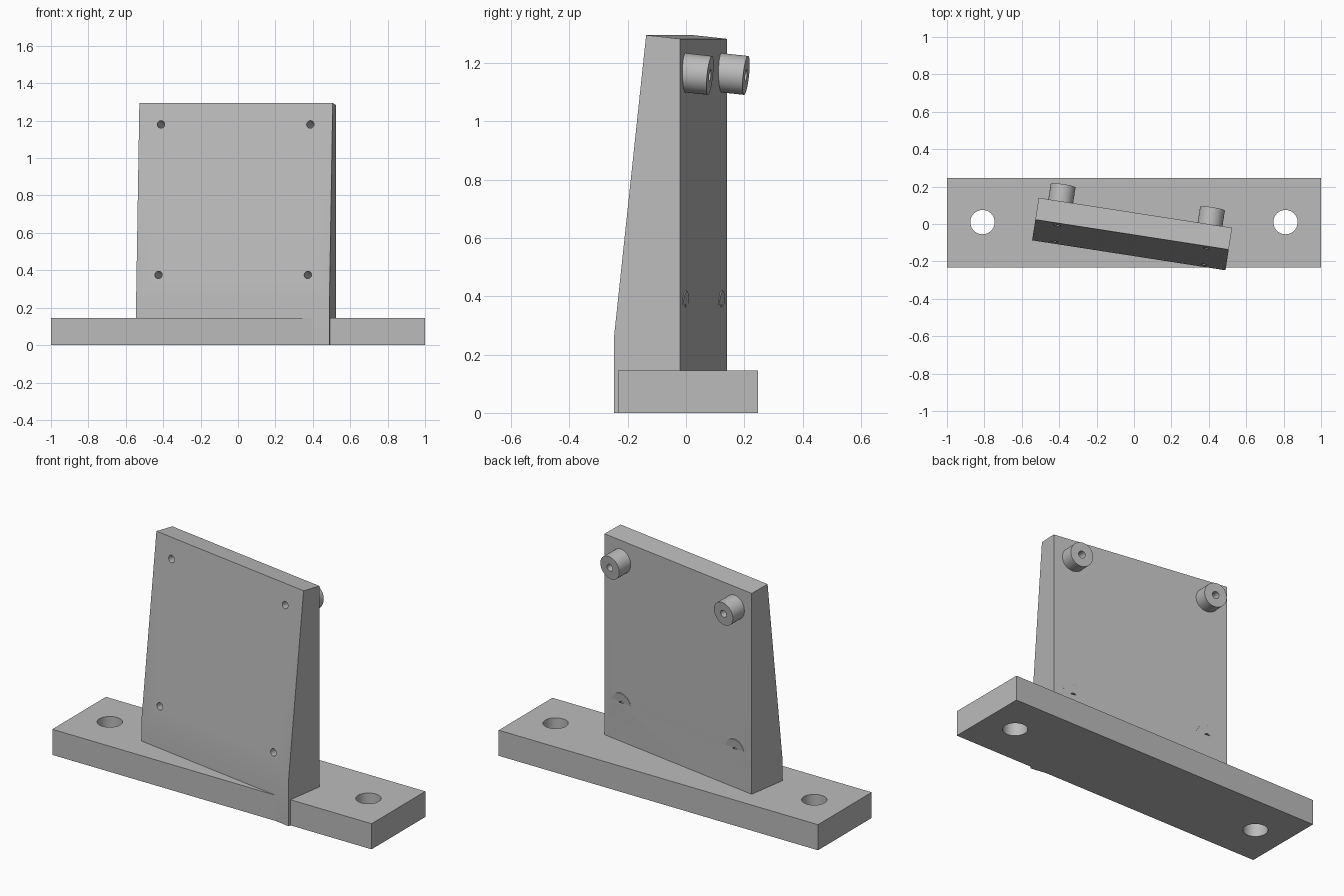
import bpy, bmesh, math
from mathutils import Matrix, Vector

cube = bpy.data.objects.get("Cube")
if cube:
    bpy.data.objects.remove(cube, do_unlink=True)

grey = bpy.data.materials.new("plain grey")
grey.use_nodes = True
colour = (0.5, 0.5, 0.5, 1)
grey.diffuse_color = colour
grey.node_tree.nodes["Principled BSDF"].inputs["Base Color"].default_value = colour


def make(name, bm):
    mesh = bpy.data.meshes.new(name)
    bmesh.ops.recalc_face_normals(bm, faces=bm.faces)
    bm.to_mesh(mesh)
    bm.free()
    mesh.materials.append(grey)
    ob = bpy.data.objects.new(name, mesh)
    bpy.context.collection.objects.link(ob)
    return ob


def prism(name, outline, axis_offset):
    """Extrude a flat outline along an offset."""
    bm = bmesh.new()
    face = bm.faces.new([bm.verts.new(p) for p in outline])
    out = bmesh.ops.extrude_face_region(bm, geom=[face])
    moved = [v for v in out["geom"] if isinstance(v, bmesh.types.BMVert)]
    bmesh.ops.translate(bm, verts=moved, vec=axis_offset)
    return make(name, bm)


def rod(name, start, end, radius, sides=48):
    start, end = Vector(start), Vector(end)
    turn = (end - start).to_track_quat('Z', 'Y').to_matrix().to_4x4()
    bm = bmesh.new()
    bmesh.ops.create_cone(bm, cap_ends=True, segments=sides, radius1=radius,
                          radius2=radius, depth=(end - start).length,
                          matrix=Matrix.Translation((start + end) / 2) @ turn)
    return make(name, bm)


def combine(target, tool, operation):
    mod = target.modifiers.new(tool.name, 'BOOLEAN')
    mod.operation, mod.solver, mod.object = operation, 'EXACT', tool
    bpy.context.view_layer.objects.active = target
    bpy.ops.object.modifier_apply(modifier=mod.name)
    bpy.data.objects.remove(tool, do_unlink=True)


# Base bar with two mounting holes
base = prism("base_bar", [(-1, -0.233, 0), (1, -0.233, 0), (1, 0.247, 0), (-1, 0.247, 0)],
             (0, 0, 0.145))
for x in (-0.81, 0.81):
    combine(base, rod("bolt_hole", (x, 0.01, -0.1), (x, 0.01, 0.3), 0.065), 'DIFFERENCE')

# Tapered upright plate, built square and turned afterwards
half = 0.523
knee, top, thick, thin = 0.255, 1.295, 0.23, 0.118
slope = (thick - thin) / (top - knee)
profile = [(0, 0), (-thick, 0), (-thick, knee), (-thin, top), (0, top - thin * slope)]
plate = prism("upright_plate", [(-half, y, z) for y, z in profile], (2 * half, 0, 0))

# Bosses and screw holes, square to the sloping front
axis = Vector((0, 1, -slope)).normalized()
length = 0.2167
spots = [Vector((x, -thick + slope * (z - knee), z))
         for x in (-0.404, 0.404) for z in (0.375, 1.18)]
for p in spots:
    combine(plate, rod("boss", p + axis * 0.05, p + axis * length, 0.067), 'UNION')
for p in spots:
    combine(plate, rod("screw_hole", p - axis * 0.1, p + axis * (length + 0.0004), 0.02, 32),
            'DIFFERENCE')
plate.location = (0.0075, 0.06, 0)
plate.rotation_euler.z = math.radians(-8.8)

# Smooth round walls, sharp edges
for ob in (base, plate):
    bpy.ops.object.select_all(action='DESELECT')
    ob.select_set(True)
    bpy.context.view_layer.objects.active = ob
    bpy.ops.object.shade_smooth_by_angle(angle=math.radians(30))
